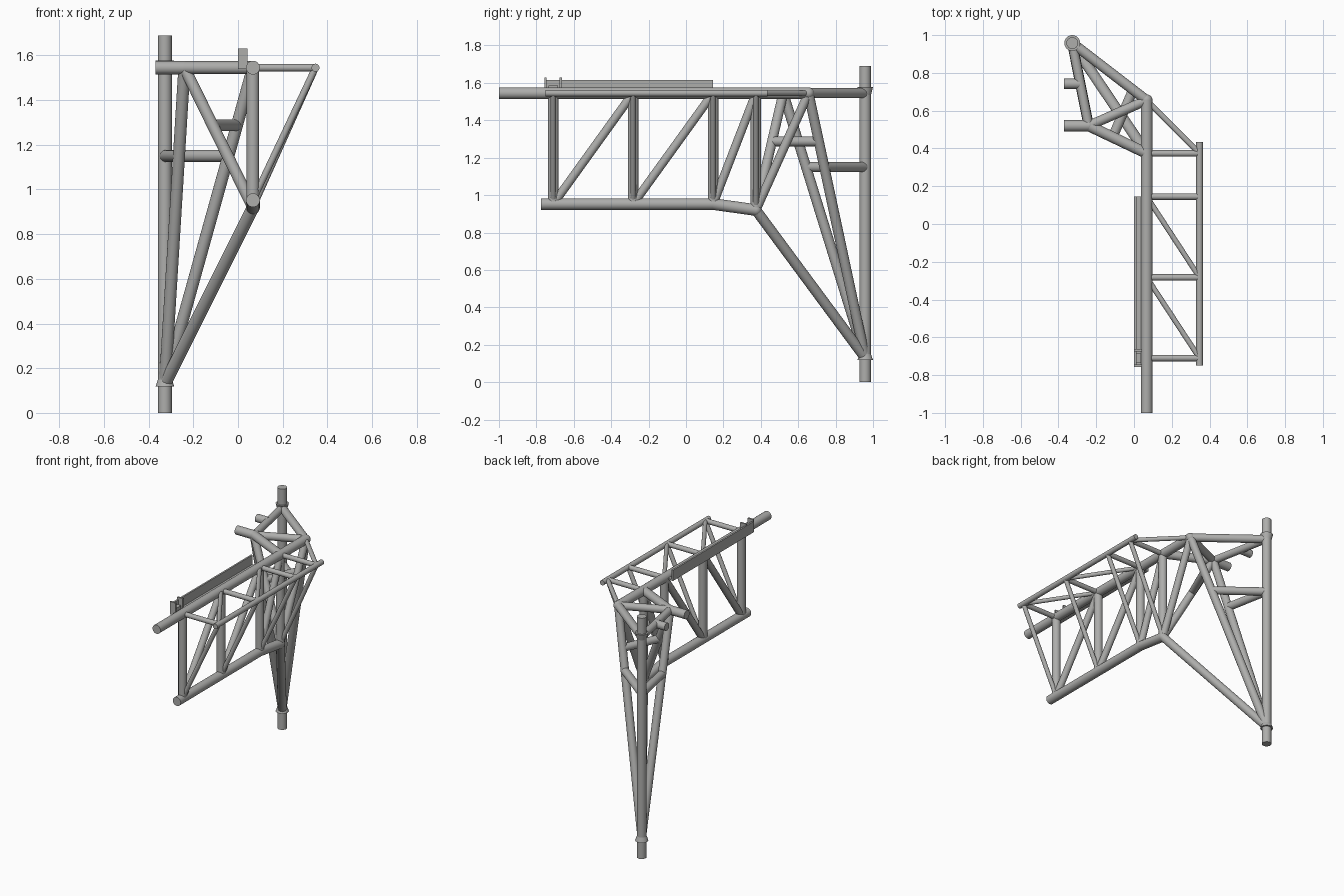
import bpy
import math
from mathutils import Vector

cube = bpy.data.objects.get("Cube")
if cube:
    bpy.data.objects.remove(cube, do_unlink=True)

steel = bpy.data.materials.new("grey_steel")
steel.use_nodes = True
grey = (0.42, 0.42, 0.41, 1)
steel.diffuse_color = grey
steel.node_tree.nodes["Principled BSDF"].inputs["Base Color"].default_value = grey


def finish(name, smooth=True):
    ob = bpy.context.object
    ob.name = name
    ob.data.materials.append(steel)
    if smooth:
        bpy.ops.object.shade_smooth_by_angle(angle=math.radians(40))
    return ob


def tube(name, a, b, r, r_end=None):
    """Round tube from a to b, optionally tapered."""
    a, b = Vector(a), Vector(b)
    d = b - a
    bpy.ops.mesh.primitive_cone_add(
        vertices=24, radius1=r, radius2=r if r_end is None else r_end,
        depth=d.length, location=(a + b) / 2,
        rotation=d.to_track_quat('Z', 'Y').to_euler())
    return finish(name)


def box(name, lo, hi):
    lo, hi = Vector(lo), Vector(hi)
    bpy.ops.mesh.primitive_cube_add(size=1, location=(lo + hi) / 2)
    bpy.context.object.scale = hi - lo
    return finish(name, False)


def ball(name, p, r):
    bpy.ops.mesh.primitive_uv_sphere_add(segments=24, ring_count=12, radius=r, location=p)
    return finish(name)


BIG, MID, THIN, FINE = 0.031, 0.027, 0.017, 0.015
TOP, LOW, KNEE = 1.545, 0.952, 0.92
BX, SX = 0.067, 0.347            # main truss and side chord planes
PX, PY = -0.327, 0.958           # mast position
stations = [-0.71, -0.283, 0.145, 0.374]

# Key joints
knee = Vector((BX, stations[3], KNEE))
boom_end = Vector((BX, 0.655, TOP))
corner = Vector((-0.24, 0.52, TOP))
foot = Vector((PX, PY, 0.13))
mast_top = Vector((PX, PY, TOP))

# Mast and its tapered collars
tube("mast", (PX, PY, 0), (PX, PY, 1.69), BIG)
tube("upper_collar", (PX, PY, 1.535), (PX, PY, 1.578), 0.031, 0.042)
tube("lower_collar", (PX, PY, 0.118), (PX, PY, 0.15), 0.042, 0.031)

# Main chords
tube("top_boom", (BX, -1, TOP), boom_end, BIG)
tube("lower_chord", (BX, -0.775, LOW), (BX, stations[2], LOW), BIG)
tube("lower_chord_bend", (BX, stations[2], LOW), knee, BIG)
ball("bend_joint", (BX, stations[2], LOW), BIG)
ball("knee_joint", knee, BIG)
ball("boom_end_joint", boom_end, BIG)
ball("corner_joint", corner, 0.03)
tube("side_chord", (SX, -0.75, TOP), (SX, 0.435, TOP), 0.018)

# Truss posts, side links and braces at each station
lows = [LOW, LOW, LOW, KNEE]
for y, z in zip(stations, lows):
    tube("post", (BX, y, z), (BX, y, TOP), 0.028)
    tube("side_link", (BX, y, TOP), (SX, y, TOP), THIN)
    tube("side_brace", (BX, y, z), (SX, y, TOP), FINE)
for y0, y1 in zip(stations[:3], stations[1:]):
    tube("web_diagonal", (BX, y0, LOW), (BX, y1, TOP), 0.023)
for y0, y1 in zip(stations[:2], stations[1:3]):
    tube("top_diagonal", (SX, y0, TOP), (BX, y1, TOP), 0.014)
tube("end_diagonal", boom_end, (SX, stations[3], TOP), FINE)

# Mast bracket frame
tube("foot_strut", foot, knee, 0.028)
tube("inner_strut", foot, boom_end, MID)
tube("outer_strut", foot, corner, MID)
tube("knee_brace", knee, boom_end, 0.024)
tube("corner_brace", knee, corner, 0.026)
tube("front_top_rail", corner, (BX, stations[3], TOP), 0.029)
tube("middle_top_rail", corner, boom_end, 0.026)
tube("inner_top_rail", mast_top, boom_end, MID)
tube("outer_top_rail", mast_top, corner, 0.025)
tube("front_stub", (-0.37, 0.52, TOP), corner, 0.03)
tube("rear_stub", (-0.37, 0.742, TOP), (-0.285, 0.742, TOP), MID)


def at_height(a, b, z):
    return a.lerp(b, (z - a.z) / (b.z - a.z))


# Cross bars
for end in (boom_end, corner):
    tube("mast_cross_bar", (PX, PY, 1.15), at_height(foot, end, 1.15), MID)
tube("upper_cross_bar", at_height(knee, corner, 1.287),
     at_height(foot, boom_end, 1.287), 0.026)

# Angle rail beside the boom, with two end lugs
box("rail_web", (0, -0.757, 1.54), (0.012, 0.145, 1.615))
box("rail_flange", (0, -0.757, 1.54), (0.043, 0.145, 1.55))
for y in (-0.757, -0.675):
    box("rail_lug", (0, y, 1.54), (0.043, y + 0.012, 1.63))
box("rail_block", (0.012, -0.735, 1.55), (0.038, -0.685, 1.585))
